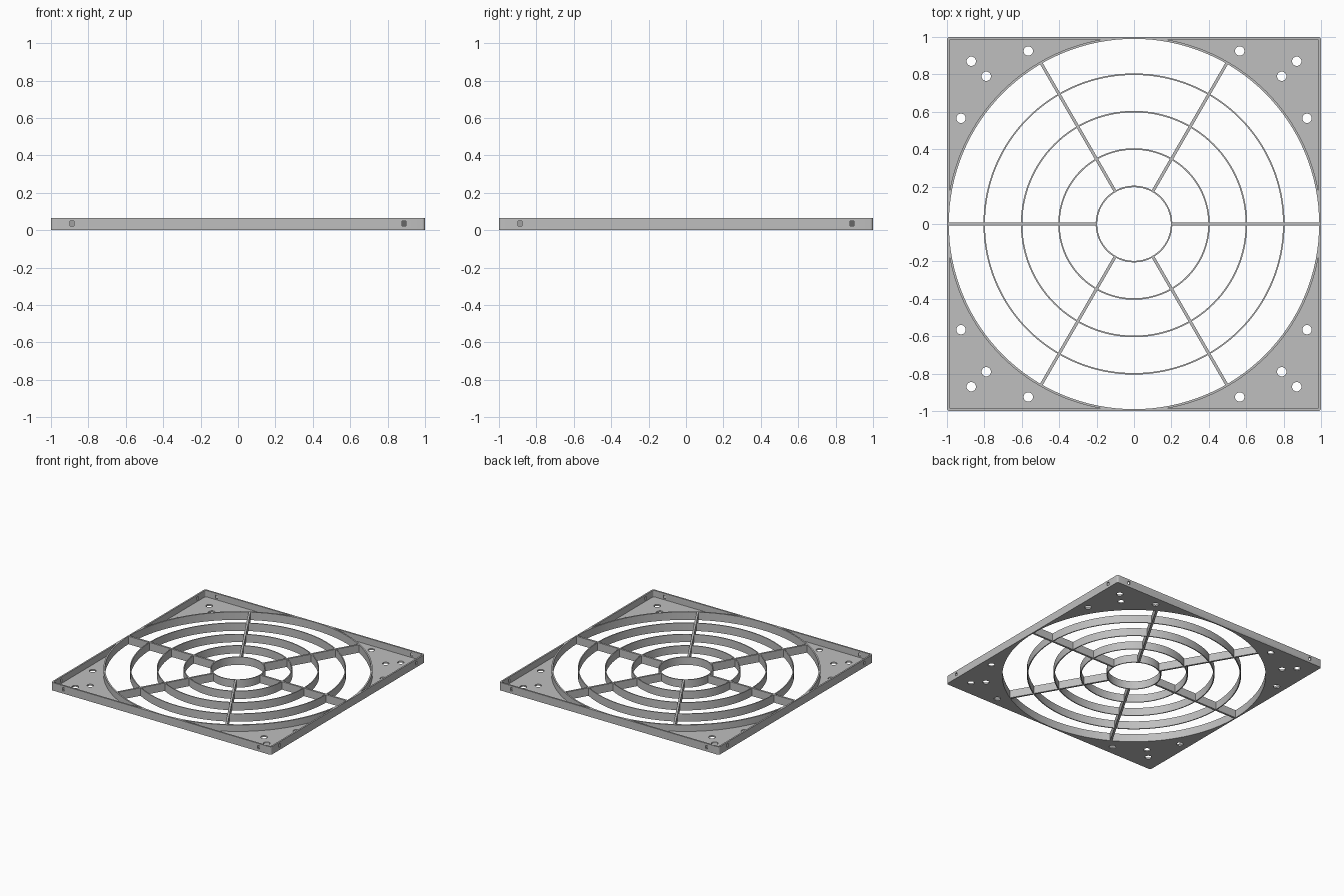
import bpy, bmesh, math
from mathutils import Matrix

HEIGHT = 0.065
FLOOR = 0.012
HOLE_R = 0.99
SIDES = 128

cube = bpy.data.objects.get("Cube")
if cube:
    bpy.data.objects.remove(cube, do_unlink=True)

grey = bpy.data.materials.new("light grey plastic")
grey.use_nodes = True
colour = (0.52, 0.52, 0.52, 1)
grey.diffuse_color = colour
grey.node_tree.nodes["Principled BSDF"].inputs["Base Color"].default_value = colour


def circle(radius, sides=SIDES, x=0, y=0):
    return [(x + radius * math.cos(math.tau * i / sides),
             y + radius * math.sin(math.tau * i / sides)) for i in range(sides)]


def rounded_square(half, radius, steps=4):
    points = []
    for quarter in range(4):
        mid = math.radians(45 + 90 * quarter)
        cx = math.copysign(half - radius, math.cos(mid))
        cy = math.copysign(half - radius, math.sin(mid))
        for i in range(steps + 1):
            a = math.radians(90 * (quarter + i / steps))
            points.append((cx + radius * math.cos(a), cy + radius * math.sin(a)))
    return points


def new_object(name, bm):
    bmesh.ops.recalc_face_normals(bm, faces=bm.faces)
    mesh = bpy.data.meshes.new(name)
    bm.to_mesh(mesh)
    bm.free()
    mesh.materials.append(grey)
    obj = bpy.data.objects.new(name, mesh)
    bpy.context.collection.objects.link(obj)
    return obj


def add_prism(bm, outline, z0, z1):
    base = bm.faces.new([bm.verts.new((x, y, z0)) for x, y in outline])
    top = bmesh.ops.extrude_face_region(bm, geom=[base], use_keep_orig=True)["geom"]
    verts = [v for v in top if isinstance(v, bmesh.types.BMVert)]
    bmesh.ops.translate(bm, verts=verts, vec=(0, 0, z1 - z0))


def prism(name, outline, z0, z1):
    bm = bmesh.new()
    add_prism(bm, outline, z0, z1)
    return new_object(name, bm)


def cut(target, cutter):
    mod = target.modifiers.new("cut", "BOOLEAN")
    mod.operation = "DIFFERENCE"
    mod.solver = "EXACT"
    mod.object = cutter
    bpy.context.view_layer.objects.active = target
    bpy.ops.object.modifier_apply(modifier=mod.name)
    bpy.data.objects.remove(cutter, do_unlink=True)


def smooth(obj):
    bpy.ops.object.select_all(action="DESELECT")
    obj.select_set(True)
    bpy.context.view_layer.objects.active = obj
    bpy.ops.object.shade_smooth_by_angle(angle=math.radians(30))


# Square tray: raised rim, round collar and thin corner floors
frame = prism("square_frame", rounded_square(1, 0.015), 0, HEIGHT)
pocket = prism("pocket_cutter", rounded_square(0.987, 0.01), FLOOR, 0.2)
cut(pocket, prism("collar_core", circle(1.002), -0.1, 0.3))
cut(frame, pocket)
cut(frame, prism("opening_cutter", circle(HOLE_R), -0.1, 0.2))

# Four screw holes in every corner floor
bm = bmesh.new()
for sx in (-1, 1):
    for sy in (-1, 1):
        for x, y in ((0.87, 0.87), (0.79, 0.79), (0.565, 0.925), (0.925, 0.565)):
            add_prism(bm, circle(0.025, 24, sx * x, sy * y), -0.1, 0.05)
cut(frame, new_object("screw_hole_cutter", bm))

# Small slots through the rim near each corner
bm = bmesh.new()
for side in range(4):
    turn = Matrix.Rotation(side * math.pi / 2, 4, "Z")
    for x in (-0.887, 0.887):
        place = turn @ Matrix.Translation((x, -1, 0.035)) @ Matrix.Diagonal((0.02, 0.06, 0.026, 1))
        bmesh.ops.create_cube(bm, size=1, matrix=place)
cut(frame, new_object("rim_slot_cutter", bm))
smooth(frame)

# Concentric guard rings, the smallest being the open hub
for name, radius in (("hub_ring", 0.205), ("inner_ring", 0.405),
                     ("middle_ring", 0.605), ("outer_ring", 0.805)):
    bm = bmesh.new()
    loops = [[bm.verts.new((x, y, z)) for x, y in circle(r)]
             for r, z in ((radius, 0), (radius, HEIGHT),
                          (radius - 0.008, HEIGHT), (radius - 0.008, 0))]
    for k in range(4):
        a, b = loops[k], loops[(k + 1) % 4]
        for i in range(SIDES):
            j = (i + 1) % SIDES
            bm.faces.new((a[i], a[j], b[j], b[i]))
    smooth(new_object(name, bm))

# Six radial spokes from the hub to the collar
start, end = 0.2, 0.994
for i in range(6):
    bm = bmesh.new()
    place = (Matrix.Rotation(i * math.pi / 3, 4, "Z")
             @ Matrix.Translation(((start + end) / 2, 0, HEIGHT / 2))
             @ Matrix.Diagonal((end - start, 0.016, HEIGHT, 1)))
    bmesh.ops.create_cube(bm, size=1, matrix=place)
    new_object(f"spoke_{i + 1}", bm)
